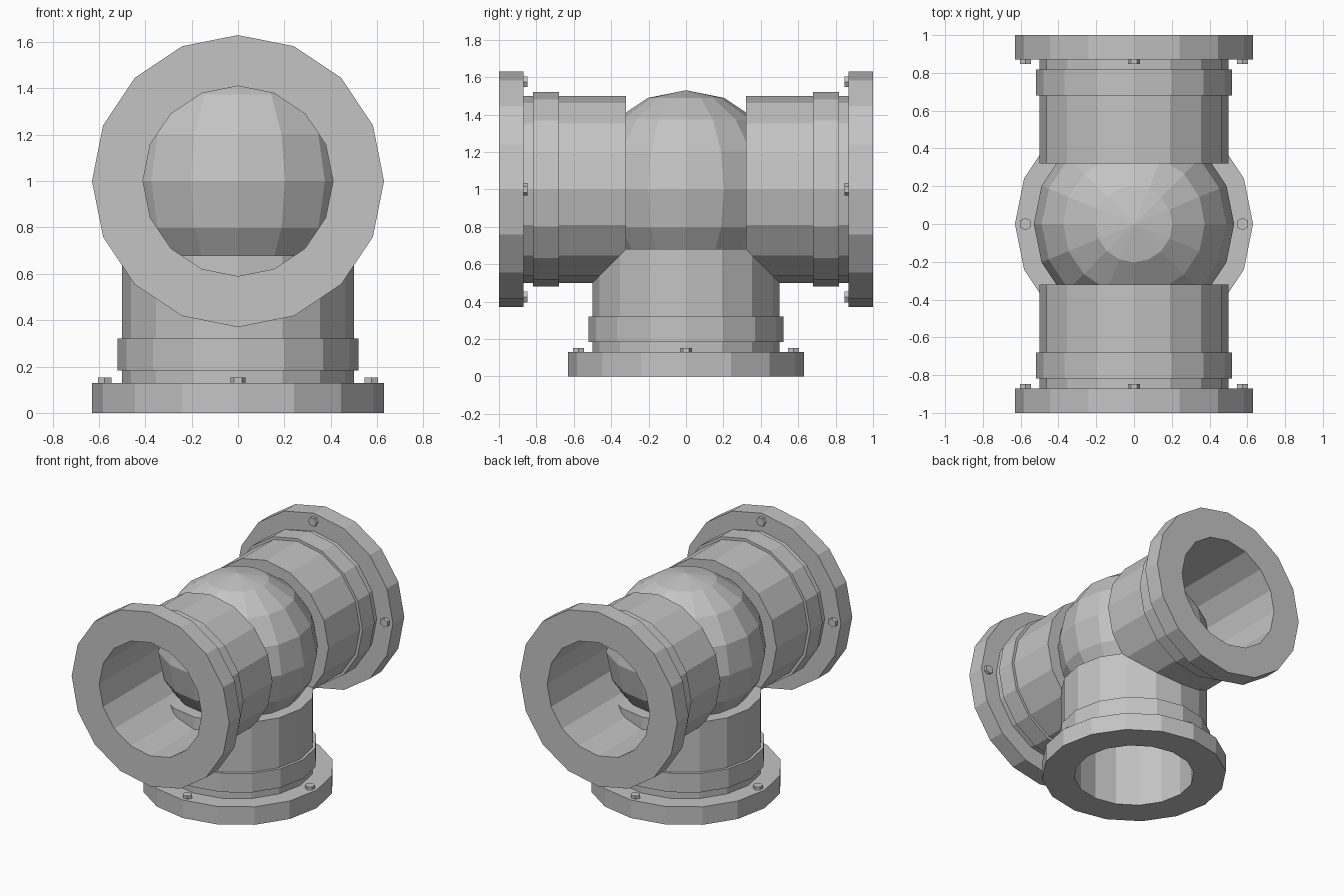
import bpy, bmesh
from math import pi, radians
from mathutils import Matrix

if "Cube" in bpy.data.objects:
    bpy.data.objects.remove(bpy.data.objects["Cube"], do_unlink=True)

SIDES = 16
BORE, PIPE, COLLAR, FLANGE = 0.41, 0.5, 0.52, 0.63
INNER_END, FLANGE_BACK = 0.32, 0.87
CENTRE = Matrix.Translation((0, 0, 1))

grey = bpy.data.materials.new("cast_grey")
grey.use_nodes = True
grey.diffuse_color = (0.55, 0.55, 0.55, 1)
grey.node_tree.nodes["Principled BSDF"].inputs["Base Color"].default_value = grey.diffuse_color


def finish(bm, name, matrix):
    """Turn a bmesh into a flat shaded object."""
    bmesh.ops.recalc_face_normals(bm, faces=bm.faces)
    bm.transform(matrix)
    mesh = bpy.data.meshes.new(name)
    bm.to_mesh(mesh)
    bm.free()
    mesh.materials.append(grey)
    obj = bpy.data.objects.new(name, mesh)
    bpy.context.collection.objects.link(obj)


def lathe(name, profile, matrix):
    """Spin (radius, distance from the joint centre) points around an axis."""
    bm = bmesh.new()
    verts = [bm.verts.new((r, 0, -d)) for r, d in profile]
    edges = [bm.edges.new(pair) for pair in zip(verts, verts[1:])]
    bmesh.ops.spin(bm, geom=verts + edges, cent=(0, 0, 0), axis=(0, 0, 1),
                   angle=2 * pi, steps=SIDES, use_merge=True)
    bmesh.ops.remove_doubles(bm, verts=bm.verts, dist=0.0005)
    finish(bm, name, matrix)


def bolts(name, matrix):
    """Four hexagonal bolt heads on the back of a flange."""
    bm = bmesh.new()
    for k in range(4):
        place = Matrix.Rotation(k * pi / 2, 4, "Z") @ Matrix.Translation((0.575, 0, 0.01 - FLANGE_BACK))
        bmesh.ops.create_cone(bm, cap_ends=True, segments=6, radius1=0.033,
                              radius2=0.033, depth=0.024, matrix=place)
    finish(bm, name, matrix)


# Pipe wall with its raised collar, open where it meets the flange
pipe_profile = [(BORE, FLANGE_BACK), (BORE, INNER_END), (PIPE, INNER_END),
                (PIPE, 0.68), (COLLAR, 0.68), (COLLAR, 0.817), (PIPE, 0.817),
                (PIPE, FLANGE_BACK)]
# Flange ring
flange_profile = [(PIPE, FLANGE_BACK), (FLANGE, FLANGE_BACK), (FLANGE, 1),
                  (BORE, 1), (BORE, FLANGE_BACK)]

# Three identical branches
for side, turn in (("bottom", 0), ("front", -90), ("back", 90)):
    matrix = CENTRE @ Matrix.Rotation(radians(turn), 4, "X")
    lathe(side + "_pipe", pipe_profile, matrix)
    lathe(side + "_flange", flange_profile, matrix)
    bolts(side + "_bolts", matrix)

# Ball at the joint
bm = bmesh.new()
bmesh.ops.create_uvsphere(bm, u_segments=SIDES, v_segments=8, radius=0.53)
finish(bm, "joint_ball", CENTRE)
